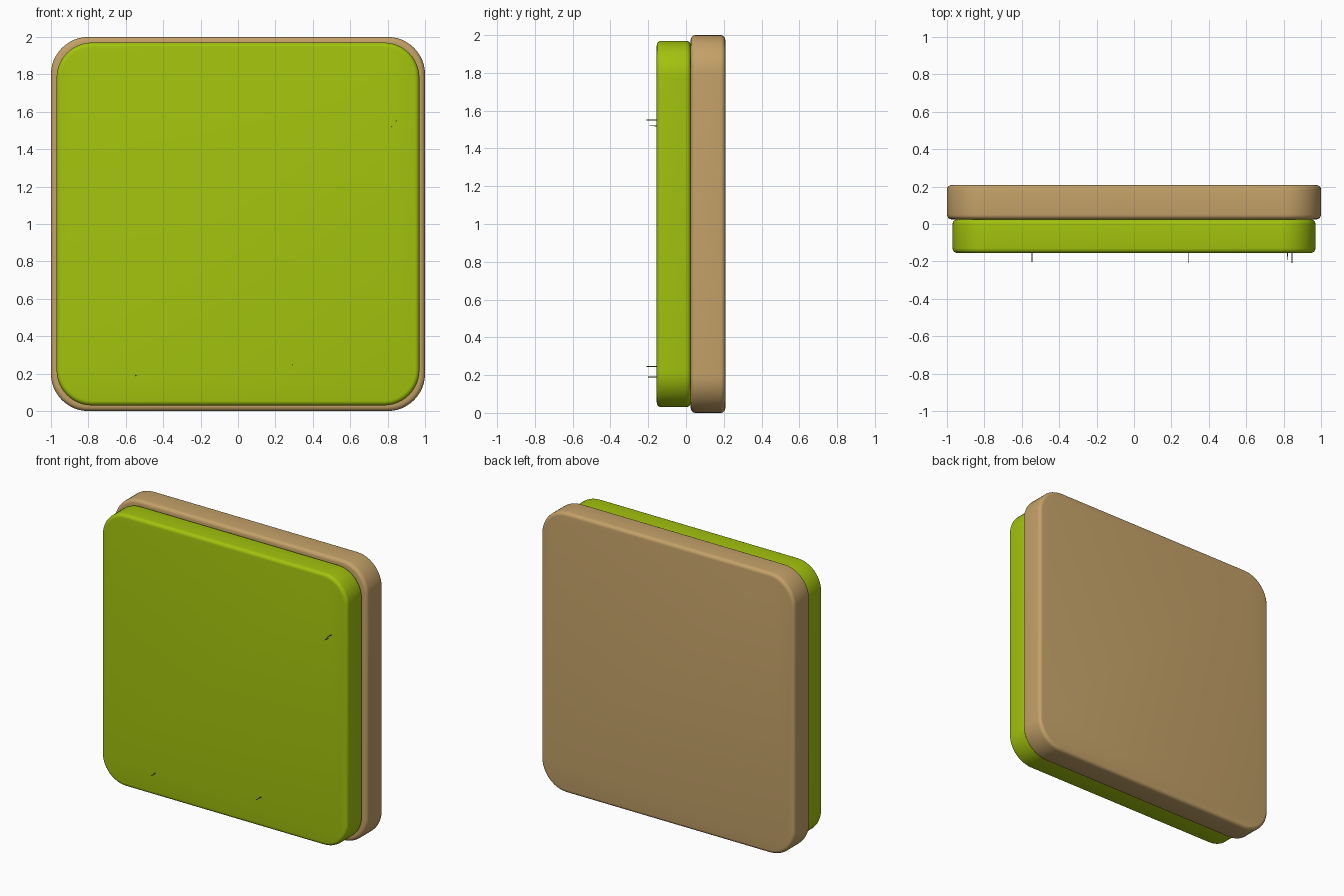
import bpy, bmesh
from mathutils import Matrix, Vector

if "Cube" in bpy.data.objects:
    bpy.data.objects.remove(bpy.data.objects["Cube"])


def material(name, rgb):
    m = bpy.data.materials.new(name)
    m.diffuse_color = (*rgb, 1)
    m.use_nodes = True
    m.node_tree.nodes["Principled BSDF"].inputs["Base Color"].default_value = m.diffuse_color
    return m


def add_object(name, bm, mat):
    me = bpy.data.meshes.new(name)
    bm.to_mesh(me)
    bm.free()
    ob = bpy.data.objects.new(name, me)
    bpy.context.collection.objects.link(ob)
    me.materials.append(mat)
    bpy.ops.object.select_all(action='DESELECT')
    ob.select_set(True)
    bpy.context.view_layer.objects.active = ob
    bpy.ops.object.shade_smooth_by_angle()
    return ob


def rounded_slab(name, half, y0, y1, corner, rim, mat):
    bm = bmesh.new()
    size = Matrix.Diagonal((2 * half, y1 - y0, 2 * half, 1))
    bmesh.ops.create_cube(bm, size=1, matrix=Matrix.Translation((0, (y0 + y1) / 2, 1)) @ size)
    # round the four corners of the outline
    edges = [e for e in bm.edges if abs(e.verts[0].co.y - e.verts[1].co.y) > 0.01]
    bmesh.ops.bevel(bm, geom=edges, offset=corner, segments=12, profile=0.5, affect='EDGES')
    # soften the front and back rims
    rims = [e for e in bm.edges if abs(e.verts[0].co.y - e.verts[1].co.y) < 1e-5]
    bmesh.ops.bevel(bm, geom=rims, offset=rim, segments=5, profile=0.5, affect='EDGES')
    return add_object(name, bm, mat)


wood = material("wood", (0.55, 0.36, 0.14))
green = material("grass_green", (0.36, 0.54, 0.004))
dark = material("blade_green", (0.08, 0.16, 0.01))

# Wooden backing and the slightly smaller green pad in front
rounded_slab("wood_backing", 1.0, 0.025, 0.208, 0.2, 0.025, wood)
rounded_slab("green_pad", 0.97, -0.155, 0.025, 0.19, 0.025, green)

# Fine blades poking out of the pad: x, z, tip y
blades = [(-0.545, 0.19, -0.202), (0.29, 0.245, -0.208),
          (0.82, 1.52, -0.192), (0.845, 1.55, -0.208)]
for i, (x, z, tip) in enumerate(blades):
    bm = bmesh.new()
    base = -0.14
    place = Matrix.Translation((x, (base + tip) / 2, z)) @ Matrix.Rotation(1.5707963, 4, 'X')
    bmesh.ops.create_cone(bm, cap_ends=True, segments=6, radius1=0.003, radius2=0.002,
                          depth=base - tip, matrix=place)
    add_object(f"grass_blade_{i + 1}", bm, dark)
